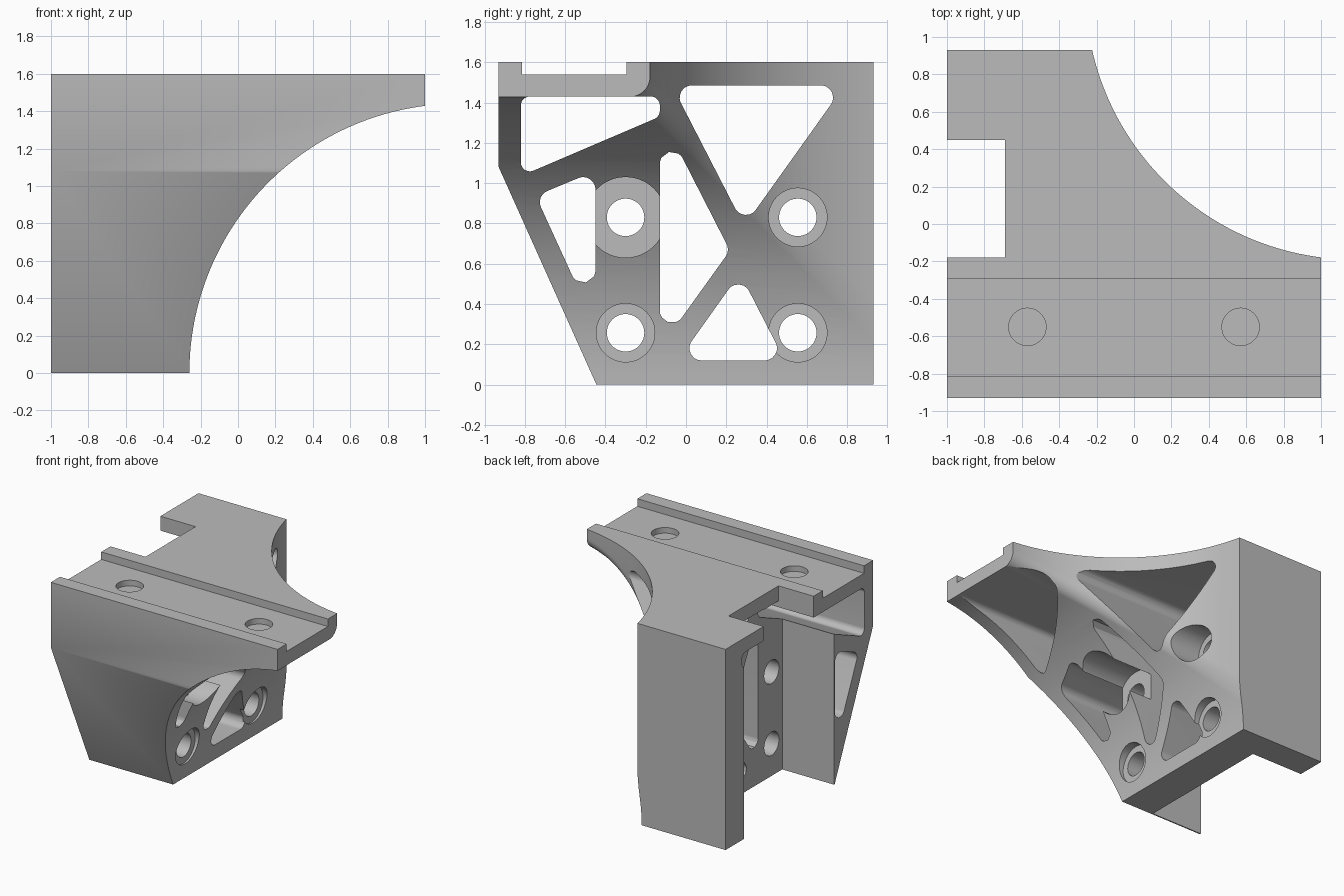
import bpy, bmesh, math
from mathutils import Vector

if "Cube" in bpy.data.objects:
    bpy.data.objects.remove(bpy.data.objects["Cube"])


def loft(name, sections):
    """Closed solid through equal-length rings of 3D points."""
    bm = bmesh.new()
    rings = [[bm.verts.new(p) for p in ring] for ring in sections]
    n = len(rings[0])
    for a, b in zip(rings, rings[1:]):
        for i in range(n):
            j = (i + 1) % n
            bm.faces.new((a[i], a[j], b[j], b[i]))
    bm.faces.new(rings[0])
    bm.faces.new(rings[-1])
    bmesh.ops.recalc_face_normals(bm, faces=bm.faces[:])
    mesh = bpy.data.meshes.new(name)
    bm.to_mesh(mesh)
    bm.free()
    obj = bpy.data.objects.new(name, mesh)
    bpy.context.collection.objects.link(obj)
    return obj


def prism(name, yz, x0, x1):
    """Extrude a side profile along x."""
    return loft(name, [[(x, y, z) for y, z in yz] for x in (x0, x1)])


def box(name, x0, x1, y0, y1, z0, z1):
    return prism(name, [(y0, z0), (y1, z0), (y1, z1), (y0, z1)], x0, x1)


def circle(cy, cz, r, n=48):
    return [(cy + r * math.cos(i * math.tau / n), cz + r * math.sin(i * math.tau / n))
            for i in range(n)]


def rounded(points, r=0.06, n=8):
    """Round every corner of a convex polygon."""
    pts = [Vector(p) for p in points]
    out = []
    for i, p in enumerate(pts):
        a = (pts[i - 1] - p).normalized()
        b = (pts[(i + 1) % len(pts)] - p).normalized()
        half = a.angle(b) / 2
        mid = (a + b).normalized()
        centre = p + mid * r / math.sin(half)
        start = p + a * r / math.tan(half) - centre
        end = p + b * r / math.tan(half) - centre
        for k in range(n + 1):
            t = k / n
            d = (start * (1 - t) + end * t).normalized() * r
            out.append(tuple(centre + d))
    return out


def combine(body, tool, operation="DIFFERENCE"):
    mod = body.modifiers.new("cut", "BOOLEAN")
    mod.operation, mod.solver, mod.object = operation, "EXACT", tool
    bpy.context.view_layer.objects.active = body
    bpy.ops.object.modifier_apply(modifier=mod.name)
    bpy.data.objects.remove(tool)


# Outer block with sloping front
bracket = prism("bracket", [(-0.93, 1.6), (0.93, 1.6), (0.93, 0), (-0.445, 0), (-0.93, 1.08)], -1, 1)


# Two concave arcs blended by a rounded edge
def envelope(x, low, back, r=0.1):
    ring = [(x, -1.5, low)]
    for k in range(13):
        a = -math.pi / 2 + k * math.pi / 24
        ring.append((x, back - r + r * math.cos(a), low + r + r * math.sin(a)))
    return ring + [(x, back, 2), (x, -1.5, 2)]


R = 1.44
sections = [envelope(x, -0.05, 1.3) for x in (-1.2, -0.262)]
for k in range(1, 43):
    t = math.radians(2 * k)
    s = R * math.sin(t)
    sections.append(envelope(1.18 - R * math.cos(t), s, 1.25 - s))
combine(bracket, loft("arc_envelope", sections), "INTERSECT")

# Hollow behind the web, and the notch in the top plate
combine(bracket, prism("hollow", [(-0.435, -0.2), (0.7, -0.2), (0.7, 1.48), (-0.18, 1.48),
                                  (-0.18, 1.43), (-0.435, 1.43)], -1.2, -0.545))
combine(bracket, box("notch", -1.2, -0.69, -0.18, 0.45, 1.3, 1.8))

# Weight-saving pockets
pockets = [
    [(-0.82, 1.43), (-0.13, 1.43), (-0.13, 1.33), (-0.82, 1.035)],
    [(-0.45, 1.06), (-0.45, 0.29), (-0.746, 0.937)],
    [(-0.13, 1.345), (0.218, 0.665), (-0.13, 0.18)],
    [(-0.07, 1.485), (0.787, 1.485), (0.289, 0.787)],
    [(-0.04, 0.12), (0.49, 0.12), (0.268, 0.552)],
]
for shape in pockets:
    radius = 0.045 if len(shape) == 4 else 0.06
    combine(bracket, prism("pocket", rounded(shape, radius), -1.3, 1.3))

# Bolt holes with recessed seats
for y in (-0.3, 0.555):
    for z in (0.257, 0.83):
        seat = 0.2 if y < 0 and z > 0.5 else 0.145
        combine(bracket, prism("bolt_seat", circle(y, z, seat), -0.27, 1.2))
        combine(bracket, prism("bolt_hole", circle(y, z, 0.093), -0.8, 0.5))

# Rail channel in the top with two shallow round recesses
combine(bracket, box("channel", -1.2, 1.2, -0.815, -0.295, 1.54, 1.8))
for x in (-0.57, 0.57):
    disc = [[(x + u, -0.55 + v, z) for u, v in circle(0, 0, 0.1)] for z in (1.495, 1.7)]
    combine(bracket, loft("recess", disc))

# Plain grey finish
grey = bpy.data.materials.new("grey")
grey.use_nodes = True
colour = (0.5, 0.5, 0.5, 1)
grey.diffuse_color = colour
grey.node_tree.nodes["Principled BSDF"].inputs["Base Color"].default_value = colour
bracket.data.materials.clear()
bracket.data.materials.append(grey)
for face in bracket.data.polygons:
    face.material_index = 0

bpy.ops.object.select_all(action="DESELECT")
bracket.select_set(True)
bpy.context.view_layer.objects.active = bracket
bpy.ops.object.shade_smooth_by_angle(angle=math.radians(25))
